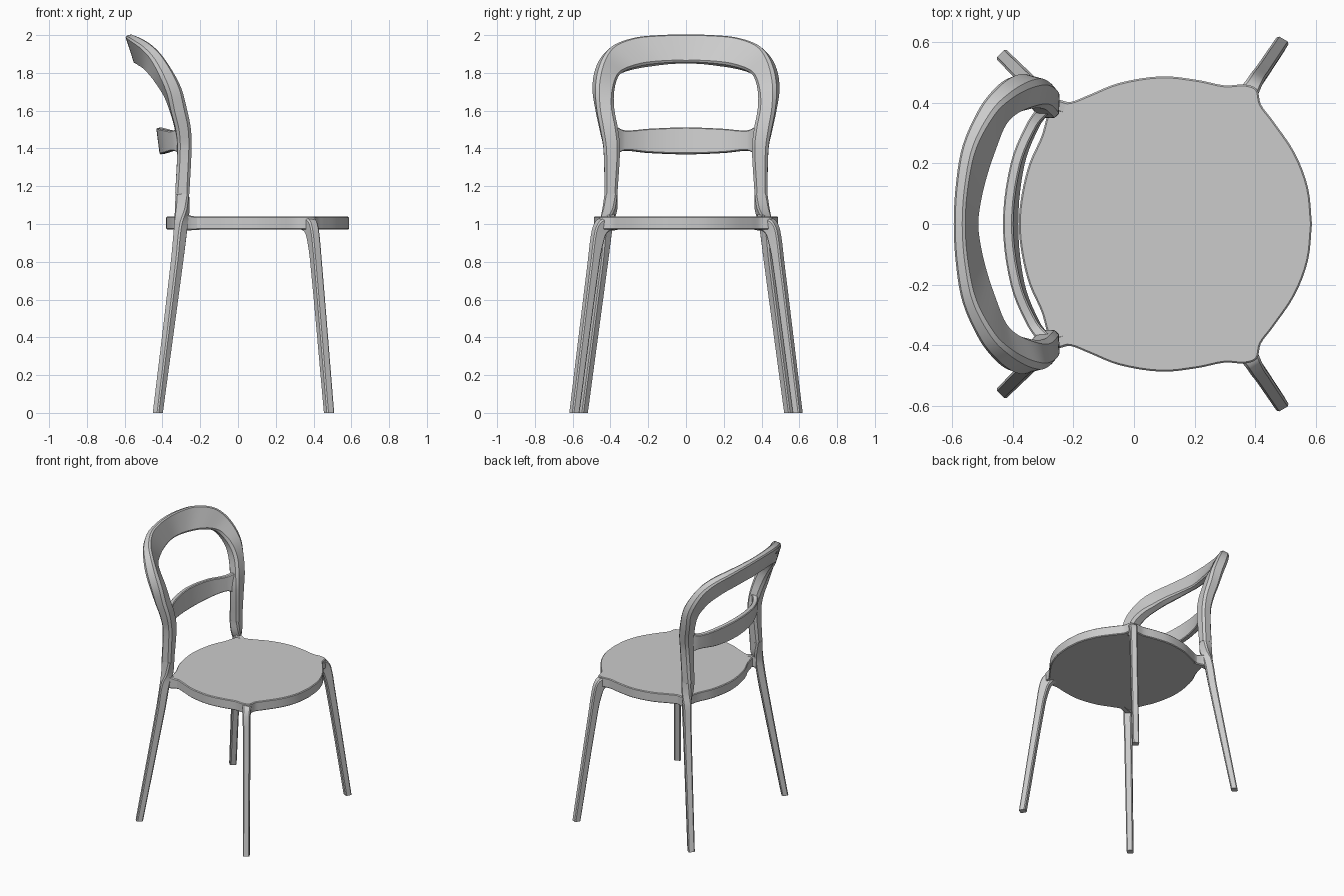
import bpy, bmesh, math
from mathutils import Vector

if "Cube" in bpy.data.objects:
    bpy.data.objects.remove(bpy.data.objects["Cube"], do_unlink=True)

grey = bpy.data.materials.new("grey")
grey.use_nodes = True
colour = (0.6, 0.6, 0.6, 1)
grey.diffuse_color = colour
grey.node_tree.nodes["Principled BSDF"].inputs["Base Color"].default_value = colour


def finish(name, bm, angle=35):
    bmesh.ops.recalc_face_normals(bm, faces=bm.faces)
    mesh = bpy.data.meshes.new(name)
    bm.to_mesh(mesh)
    bm.free()
    mesh.materials.append(grey)
    obj = bpy.data.objects.new(name, mesh)
    bpy.context.collection.objects.link(obj)
    bpy.ops.object.select_all(action="DESELECT")
    obj.select_set(True)
    bpy.context.view_layer.objects.active = obj
    bpy.ops.object.shade_smooth_by_angle(angle=math.radians(angle))
    return obj


def smooth(points, steps):
    """Smooth curve through points of any dimension, spaced by chord length."""
    pts = [Vector(p) for p in points]
    chord = [(b - a).length for a, b in zip(pts, pts[1:])]
    last = len(pts) - 1
    tangents = []
    for i in range(len(pts)):
        lo, hi = max(i - 1, 0), min(i + 1, last)
        tangents.append((pts[hi] - pts[lo]) / sum(chord[lo:hi]))
    out = []
    for i in range(last):
        for k in range(steps):
            t = k / steps
            h = t * t * (3 - 2 * t)
            out.append(pts[i] * (1 - h) + pts[i + 1] * h
                       + tangents[i] * chord[i] * t * (1 - t) ** 2
                       - tangents[i + 1] * chord[i] * t * t * (1 - t))
    return out + [pts[-1]]


def sweep(name, stations, side=1, corner=0.3, steps=5):
    """Rounded bar; each station is (outer edge, inner edge, thickness)."""
    rows = smooth([(*o, *i, t) for o, i, t in stations], steps)
    outer = [Vector((r[0], r[1] * side, r[2])) for r in rows]
    inner = [Vector((r[3], r[4] * side, r[5])) for r in rows]
    mid = [(o + i) / 2 for o, i in zip(outer, inner)]
    bm = bmesh.new()
    rings = []
    for n, row in enumerate(rows):
        tangent = mid[min(n + 1, len(mid) - 1)] - mid[max(n - 1, 0)]
        a = (outer[n] - inner[n]) / 2
        b = tangent.cross(a).normalized() * row[6] / 2
        r = min(a.length, b.length) * corner
        u, v = 1 - r / a.length, 1 - r / b.length
        shape = [(1, v), (u, 1), (-u, 1), (-1, v), (-1, -v), (-u, -1), (u, -1), (1, -v)]
        rings.append([bm.verts.new(mid[n] + a * p + b * q) for p, q in shape])
    for low, high in zip(rings, rings[1:]):
        for k in range(8):
            j = (k + 1) % 8
            bm.faces.new((low[k], low[j], high[j], high[k]))
    bm.faces.new(rings[0])
    bm.faces.new(rings[-1])
    return finish(name, bm)


def both_sides(half):
    """Continue a half path, ending at y = 0, to the other side."""
    flip = lambda p: (p[0], -p[1], p[2])
    return half + [(flip(o), flip(i), t) for o, i, t in reversed(half[:-1])]


# Seat: round plate flaring into the four corners
half = [(.587, 0), (.574, .12), (.53, .235), (.455, .345), (.418, .395), (.405, .445),
        (.365, .46), (.30, .457), (.21, .475), (.09, .487), (-.05, .465), (-.15, .425),
        (-.21, .402), (-.265, .40), (-.285, .36), (-.305, .29), (-.345, .2), (-.37, .1), (-.38, 0)]
outline = smooth(half + [(x, -y) for x, y in reversed(half[:-1])], 4)[:-1]
bm = bmesh.new()
face = bm.faces.new([bm.verts.new((p.x, p.y, .97)) for p in outline])
raised = bmesh.ops.extrude_face_region(bm, geom=[face])["geom"]
bmesh.ops.translate(bm, verts=[g for g in raised if isinstance(g, bmesh.types.BMVert)], vec=(0, 0, .07))
rim = [e for e in bm.edges if abs(e.verts[0].co.z - e.verts[1].co.z) < .001]
bmesh.ops.bevel(bm, geom=rim, offset=.005, segments=1, affect="EDGES")
finish("seat", bm)

# Legs, and the rear posts that carry the backrest
front_leg = [((.33, .36, 1.038), (.33, .36, .972), .10),
             ((.37, .42, 1.036), (.355, .40, .97), .07),
             ((.397, .465, 1.018), (.37, .425, .955), .055),
             ((.411, .49, .965), (.381, .439, .925), .05),
             ((.427, .512, .8), (.399, .465, .8), .048),
             ((.493, .61, 0), (.471, .572, 0), .045)]
rear_leg = [((-.44, .562, 0), (-.409, .531, 0), .045),
            ((-.343, .465, .8), (-.303, .425, .8), .052),
            ((-.323, .443, 1), (-.28, .40, 1), .058),
            ((-.305, .436, 1.08), (-.285, .37, 1.08), .066),
            ((-.295, .431, 1.16), (-.295, .363, 1.16), .072)]
rear_arm = [((-.30, .405, 1.065), (-.30, .405, .965), .06),
            ((-.25, .39, 1.043), (-.25, .39, .967), .04),
            ((-.16, .36, 1.037), (-.16, .36, .973), .06)]
for side, label in ((1, "left"), (-1, "right")):
    sweep(label + "_front_leg", front_leg, side)
    sweep(label + "_rear_leg", rear_leg, side)
    sweep(label + "_rear_arm", rear_arm, side)

# Backrest hoop, thick at the posts and blade-like at the top
hoop = [((-.295, .431, 1.16), (-.295, .363, 1.16), .075),
        ((-.283, .437, 1.4), (-.285, .35, 1.4), .075),
        ((-.288, .455, 1.5), (-.295, .362, 1.5), .08),
        ((-.31, .475, 1.6), (-.32, .382, 1.6), .085),
        ((-.335, .487, 1.71), (-.36, .388, 1.69), .085),
        ((-.38, .475, 1.81), (-.42, .37, 1.77), .08),
        ((-.43, .44, 1.89), (-.455, .33, 1.805), .07),
        ((-.485, .38, 1.945), (-.48, .25, 1.83), .06),
        ((-.545, .26, 1.983), (-.507, .15, 1.845), .05),
        ((-.57, .13, 1.996), (-.523, .07, 1.852), .043),
        ((-.578, 0, 2), (-.53, 0, 1.853), .04)]
sweep("backrest_hoop", both_sides(hoop), corner=.4)

# Curved lumbar rail between the posts
rail = [((-.29, .385, 1.52), (-.29, .385, 1.365), .04),
        ((-.335, .33, 1.495), (-.327, .33, 1.388), .035),
        ((-.39, .2, 1.503), (-.377, .2, 1.377), .034),
        ((-.416, 0, 1.51), (-.398, 0, 1.37), .034)]
sweep("lumbar_rail", both_sides(rail))
